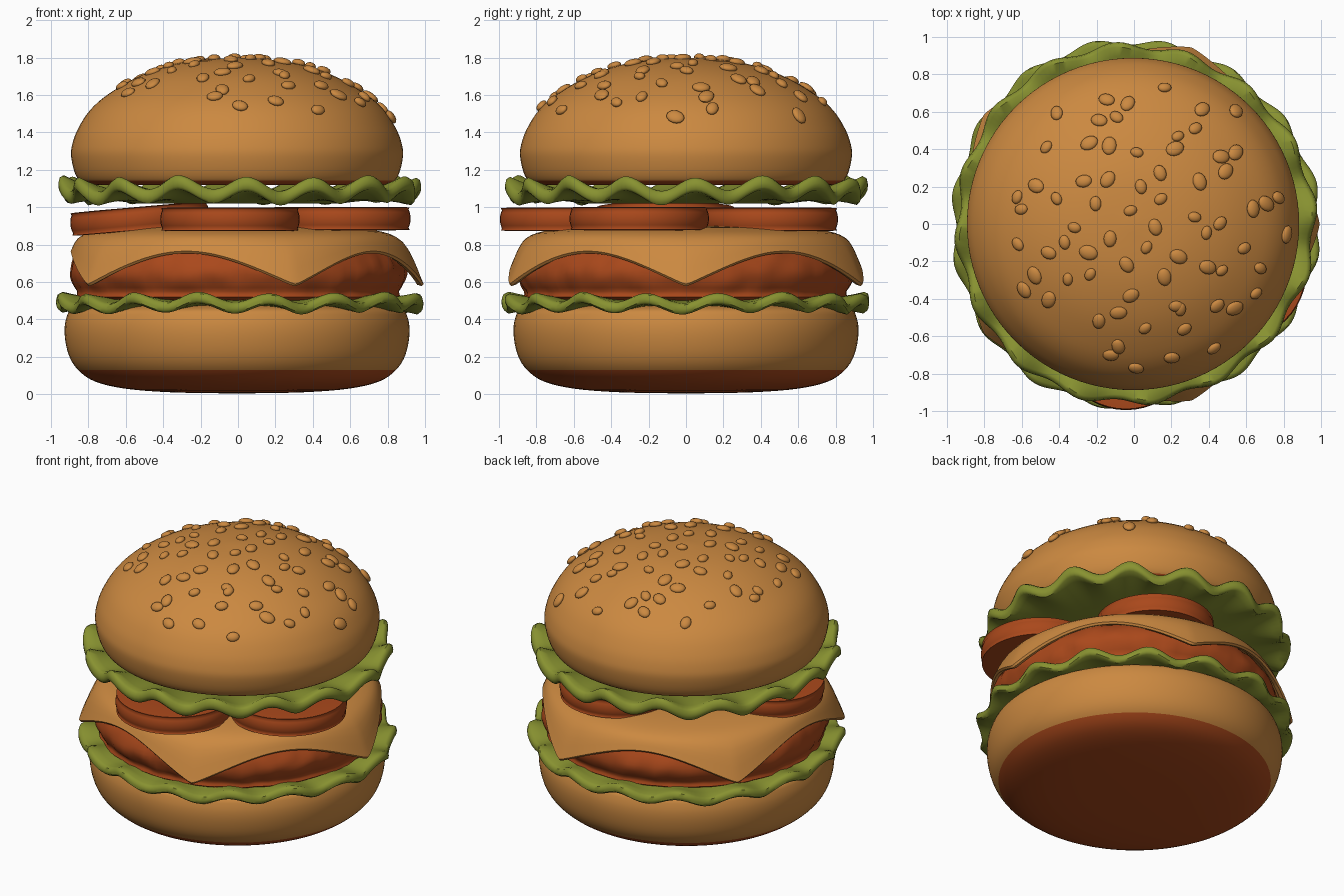
import bpy, bmesh, math, random
from mathutils import Vector, Matrix, noise

if "Cube" in bpy.data.objects:
    bpy.data.objects.remove(bpy.data.objects["Cube"])

random.seed(7)
TAU = math.tau


def material(name, rgb):
    m = bpy.data.materials.new(name)
    m.diffuse_color = (*rgb, 1)
    m.use_nodes = True
    m.node_tree.nodes["Principled BSDF"].inputs["Base Color"].default_value = m.diffuse_color
    return m


TAN = material("golden_tan", (0.60, 0.25, 0.052))
GREEN = material("lettuce_green", (0.245, 0.285, 0.03))
RED = material("warm_red", (0.40, 0.065, 0.011))


def smooth_path(pts, n=4):
    """Catmull-Rom interpolation of an (r, z) profile."""
    P = [Vector(p) for p in pts]
    out = []
    for i in range(len(P) - 1):
        a, b, c, d = P[max(i - 1, 0)], P[i], P[i + 1], P[min(i + 2, len(P) - 1)]
        for k in range(n):
            t = k / n
            out.append(0.5 * (2 * b + (c - a) * t + (2 * a - 5 * b + 4 * c - d) * t * t
                              + (3 * b - a - 3 * c + d) * t ** 3))
    out.append(P[-1])
    return [(max(p.x, 0), p.y) for p in out]


def sweep(name, section, mats, segs=96, closed=False, rule=None, loc=(0, 0, 0), rot=(0, 0, 0)):
    """Revolve section(angle) -> [(r, z)...], running from the bottom outward to the top."""
    bm = bmesh.new()
    rows = []
    for i in range(segs):
        a = TAU * i / segs
        rows.append([bm.verts.new((r * math.cos(a), r * math.sin(a), z)) for r, z in section(a)])
    n = len(rows[0])
    for i in range(segs):
        p, q = rows[i], rows[(i + 1) % segs]
        for j in range(n if closed else n - 1):
            k = (j + 1) % n
            bm.faces.new((p[j], q[j], q[k], p[k]))
    bmesh.ops.remove_doubles(bm, verts=bm.verts, dist=1e-5)
    bmesh.ops.recalc_face_normals(bm, faces=bm.faces)
    if rule:
        for f in bm.faces:
            f.material_index = rule(f.calc_center_median())
    me = bpy.data.meshes.new(name)
    bm.to_mesh(me)
    bm.free()
    for m in mats:
        me.materials.append(m)
    ob = bpy.data.objects.new(name, me)
    ob.location, ob.rotation_euler = loc, rot
    bpy.context.collection.objects.link(ob)
    return ob


# Bottom bun with a red underside
bottom = smooth_path([(0, 0.004), (0.35, 0.01), (0.6, 0.03), (0.76, 0.068), (0.85, 0.13),
                      (0.9, 0.21), (0.922, 0.32), (0.912, 0.41), (0.87, 0.46), (0.7, 0.48), (0, 0.48)])
sweep("bottom_bun", lambda a: bottom, [TAN, RED], rule=lambda c: int(c.z < 0.13), loc=(-0.005, 0, 0))

# Top bun with a red cut face underneath
dome = [(0.887, 1.27), (0.88, 1.34), (0.85, 1.42), (0.785, 1.52), (0.68, 1.61),
        (0.5, 1.71), (0.27, 1.778), (0, 1.8)]
top = smooth_path([(0, 1.12), (0.7, 1.12), (0.815, 1.125), (0.862, 1.17)] + dome)
sweep("top_bun", lambda a: top, [TAN, RED], rule=lambda c: int(c.z < 1.14), loc=(-0.005, 0, 0))


# Wavy lettuce sheets with a tall rounded rim
def lettuce(name, z0, drop, amp, thick, radius, waves, phase):
    def section(a):
        w = math.cos(waves * (a - phase)) + 0.2 * math.sin(5 * a + phase)
        rim = radius + 0.018 * math.sin(waves * (a - phase) + 0.8) + 0.01 * math.cos(3 * a)
        upper, lower = [], []
        for k in range(9):
            u = k / 8
            r = 0.55 + (rim - 0.55) * u
            z = z0 - drop * (1 - u) + amp * w * u ** 2.5
            h = 0.5 * (0.04 + (thick - 0.04) * u ** 3)
            upper.append((r - 0.015 * u, z + h))
            lower.append((r - 0.005 * u, z - h))
        zr = z0 + amp * w
        return (lower + [(rim + 0.01, zr - 0.3 * thick), (rim + 0.011, zr), (rim + 0.005, zr + 0.35 * thick)]
                + upper[::-1])
    sweep(name, section, [GREEN], segs=224, closed=True)


lettuce("lower_lettuce", 0.487, 0, 0.026, 0.06, 0.965, 16, math.radians(-80))
lettuce("upper_lettuce", 1.09, 0.05, 0.036, 0.076, 0.945, 16, math.radians(-87))

# Bumpy patty
patty = smooth_path([(0, 0.5), (0.78, 0.5), (0.86, 0.55), (0.9, 0.64), (0.875, 0.73),
                     (0.8, 0.79), (0.6, 0.82), (0, 0.82)])


def patty_section(a):
    out = []
    for r, z in patty:
        p = Vector((math.cos(a) * 9, math.sin(a) * 9, z * 10))
        out.append((r + (0.014 * noise.noise(p) if r > 0.5 else 0), z))
    return out


sweep("patty", patty_section, [RED], segs=128)


# Five-cornered draped cheese with sharp hanging tips
def cheese_section(a):
    t = max(0, 1 - math.sqrt(math.sin(2.5 * a) ** 2 + 0.0006))
    re, ze = 0.895 + 0.1 * t, 0.765 - 0.18 * t
    mid = (0.84 + 0.04 * t, 0.845 - 0.03 * t)
    upper = smooth_path([(0.0, 0.9), (0.4, 0.9), (0.68, 0.885), mid, (re, ze)], 5)
    lower = [(max(r - 0.035 * (r > 0.8), 0), z - (0.03 if r < 0.8 else 0.004)) for r, z in upper]
    return lower + [(re - 0.01, ze - 0.012)] + upper[::-1]


sweep("cheese", cheese_section, [TAN], segs=240)

# Tomato slices: x, y, tilt in degrees
slice_path = smooth_path([(0, -0.062), (0.335, -0.062), (0.362, -0.048), (0.373, 0),
                          (0.362, 0.048), (0.335, 0.062), (0, 0.062)], 3)
slices = [(-0.043, -0.622, 0), (0.55, -0.25, 0), (0.2, 0.44, 0), (-0.525, -0.11, -5)]
for i, (x, y, tilt) in enumerate(slices):
    sweep(f"tomato_slice_{i + 1}", lambda _: slice_path, [RED], segs=48,
          loc=(x, y, 0.935 + 0.004 * (i % 2)), rot=(0, math.radians(tilt), 0))


# Sesame seeds scattered over the dome
def dome_height(r):
    for (r0, z0), (r1, z1) in zip(top, top[1:]):
        if z0 > 1.28 and r1 <= r <= r0:
            return z0 + (z1 - z0) * (r0 - r) / (r0 - r1)
    return 1.8


bm = bmesh.new()
count = 72
for i in range(count):
    q = 0.77 * math.sqrt((i + 0.5) / count) + random.uniform(-0.03, 0.03)
    b = i * 2.39996 + random.uniform(-0.2, 0.2)
    x, y = 0.06 + q * math.cos(b), q * math.sin(b) - 0.01
    r, a = max(math.hypot(x, y), 0.03), math.atan2(y, x)
    slope = (dome_height(r - 0.02) - dome_height(r + 0.02)) / 0.04
    normal = Vector((slope * math.cos(a), slope * math.sin(a), 1)).normalized()
    pos = Vector((r * math.cos(a), r * math.sin(a), dome_height(r))) + normal * 0.006
    s = random.uniform(0.75, 1.1)
    mat = (Matrix.Translation(pos) @ normal.to_track_quat('Z', 'Y').to_matrix().to_4x4()
           @ Matrix.Rotation(random.uniform(0, TAU), 4, 'Z')
           @ Matrix.Diagonal((0.047 * s, 0.036 * s, 0.02, 1)))
    bmesh.ops.create_uvsphere(bm, u_segments=14, v_segments=8, radius=1, matrix=mat)
me = bpy.data.meshes.new("sesame_seeds")
bm.to_mesh(me)
bm.free()
me.materials.append(TAN)
bpy.context.collection.objects.link(bpy.data.objects.new("sesame_seeds", me))

# Smooth shading with crisp edges kept
for ob in bpy.context.collection.objects:
    ob.select_set(True)
    bpy.context.view_layer.objects.active = ob
bpy.ops.object.shade_smooth_by_angle(angle=math.radians(50))
